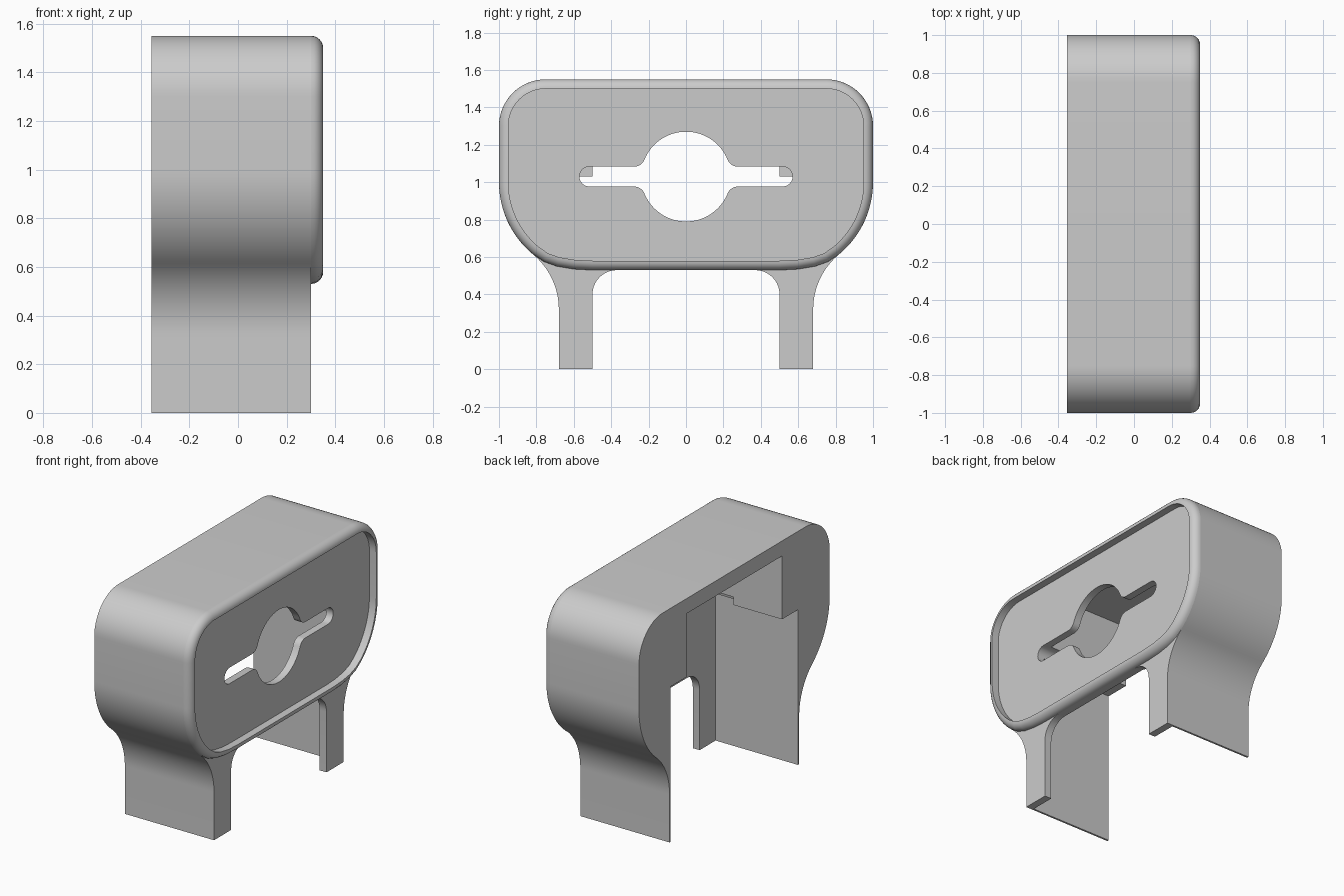
import bpy, bmesh
from math import sin, cos, radians, hypot

if "Cube" in bpy.data.objects:
    bpy.data.objects.remove(bpy.data.objects["Cube"])

BACK, FACE, ROUND = -0.355, 0.30, 0.05

grey = bpy.data.materials.new("plain grey")
grey.use_nodes = True
grey.diffuse_color = (0.6, 0.6, 0.6, 1)
grey.node_tree.nodes["Principled BSDF"].inputs["Base Color"].default_value = (0.6, 0.6, 0.6, 1)


def arc(y, z, r, start, end, n=16):
    angles = [radians(start + (end - start) * i / n) for i in range(n + 1)]
    return [(y + r * cos(a), z + r * sin(a)) for a in angles]


def mirrored(half):
    """Close a half outline, given on the +y side, across y = 0."""
    return half + [(-y, z) for y, z in reversed(half)]


def finish(name, bm):
    bmesh.ops.recalc_face_normals(bm, faces=bm.faces)
    mesh = bpy.data.meshes.new(name)
    bm.to_mesh(mesh)
    bm.free()
    obj = bpy.data.objects.new(name, mesh)
    bpy.context.collection.objects.link(obj)
    mesh.materials.append(grey)
    return obj


def prism(name, outline, x0, x1):
    bm = bmesh.new()
    base = bm.faces.new([bm.verts.new((x0, y, z)) for y, z in outline])
    out = bmesh.ops.extrude_face_region(bm, geom=[base])["geom"]
    moved = [v for v in out if isinstance(v, bmesh.types.BMVert)]
    bmesh.ops.translate(bm, verts=moved, vec=(x1 - x0, 0, 0))
    return finish(name, bm)


def inset(outline, d):
    """Move a clockwise outline inwards by d."""
    result = []
    for i, (y, z) in enumerate(outline):
        (ya, za), (yb, zb) = outline[i - 1], outline[(i + 1) % len(outline)]
        ty, tz = yb - ya, zb - za
        size = hypot(ty, tz)
        result.append((y + d * tz / size, z - d * ty / size))
    return result


def smooth(obj):
    bpy.ops.object.select_all(action="DESELECT")
    obj.select_set(True)
    bpy.context.view_layer.objects.active = obj
    bpy.ops.object.shade_smooth_by_angle(angle=radians(30))


# Body: rounded housing flowing into two legs with an arch between them
shoulder = arc(0.75, 1.30, 0.25, 90, 0)
flank = arc(0.5, 1.0, 0.5, 0, -50.4)
leg = arc(1.0625, 0.32, 0.3825, 129.6, 180)[1:] + [(0.68, 0), (0.5, 0)]
arch = arc(0.37, 0.40, 0.13, 0, 90, 10)
body = prism("housing", mirrored(shoulder + flank + leg + arch), BACK, FACE)

# Pocket open to the back and the floor, narrower at the top
pocket = prism("pocket_cutter", mirrored(
    [(0.5, 1.45), (0.5, 1.03), (0.667, 1.03), (0.667, -0.1)]), BACK - 0.1, FACE - ROUND)

# Round hole with a slot on each side, blended by small fillets
mid, half_slot, hole, fillet = 1.03, 0.053, 0.24, 0.06
fy, fz = 0.278, half_slot + fillet
hole_half = (arc(0, mid, hole, 87, 22.1) + arc(fy, mid + fz, fillet, 202.1, 270, 8)[1:]
             + arc(0.517, mid, half_slot, 90, -90, 12)
             + arc(fy, mid - fz, fillet, 90, 157.9, 8) + arc(0, mid, hole, -22.1, -87)[1:])
opening = prism("opening_cutter", mirrored(hole_half), 0, FACE + 0.1)

for cutter in (pocket, opening):
    cut = body.modifiers.new(cutter.name, "BOOLEAN")
    cut.operation, cut.solver, cut.object = "DIFFERENCE", "EXACT", cutter
    bpy.ops.object.select_all(action="DESELECT")
    bpy.context.view_layer.objects.active = body
    body.select_set(True)
    bpy.ops.object.modifier_apply(modifier=cut.name)
    bpy.data.objects.remove(cutter)
smooth(body)

# Raised rim around the face: quarter round outside, straight wall inside
rim_path = mirrored(shoulder + flank + [(0.76, 0.575), (0.69, 0.55), (0.6, 0.535), (0.5, 0.53)])
levels = [(ROUND * (1 - cos(radians(t))), FACE + ROUND * sin(radians(t))) for t in range(0, 91, 15)]
levels.append((ROUND, FACE))
bm = bmesh.new()
rings = [[bm.verts.new((x, y, z)) for y, z in inset(rim_path, d)] for d, x in levels]
rings.append(rings[0])
count = len(rim_path)
for a, b in zip(rings, rings[1:]):
    for i in range(count):
        j = (i + 1) % count
        bm.faces.new((a[i], a[j], b[j], b[i]))
smooth(finish("face_rim", bm))
